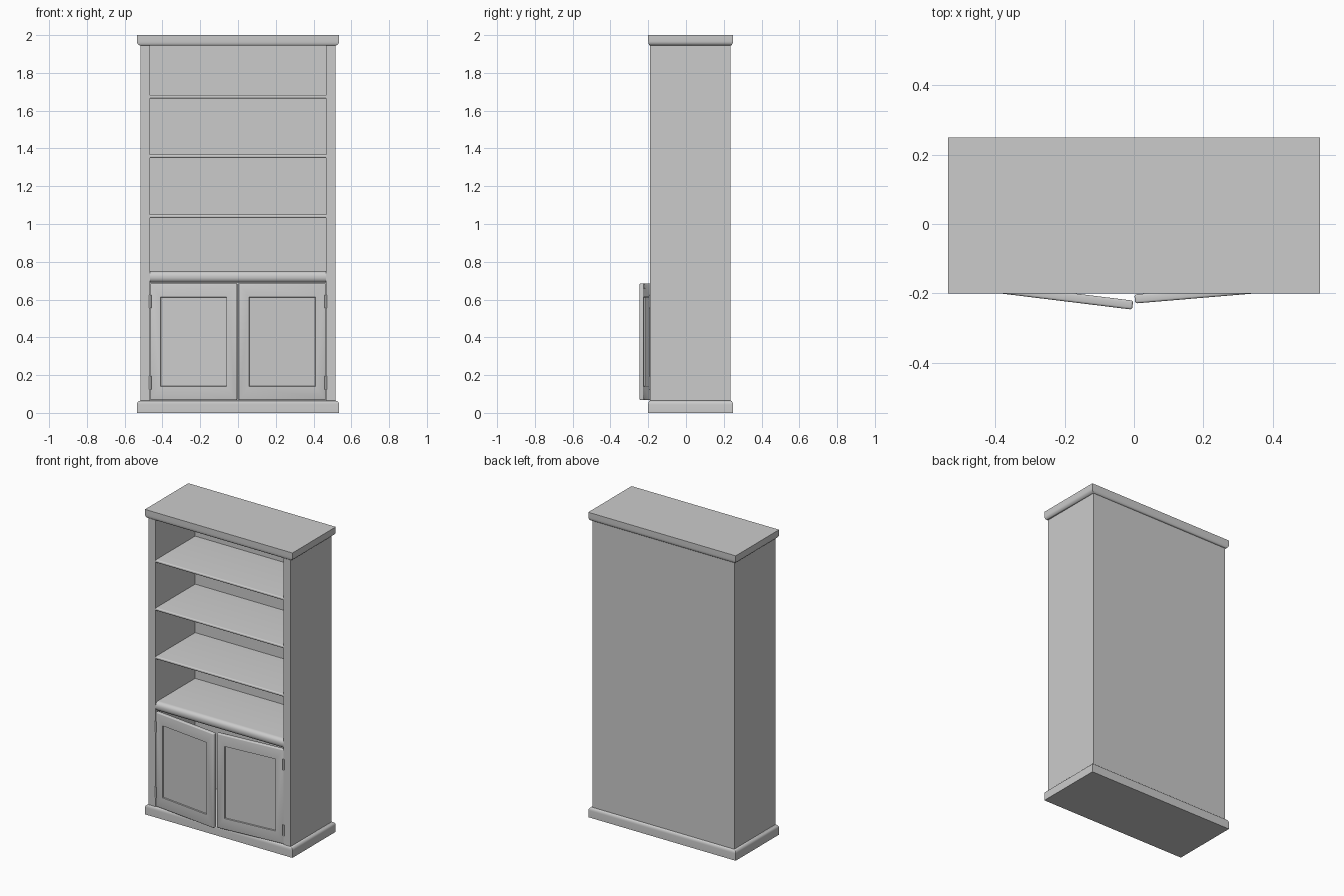
import bpy, bmesh, math
from mathutils import Matrix

if "Cube" in bpy.data.objects:
    bpy.data.objects.remove(bpy.data.objects["Cube"])

grey = bpy.data.materials.new("plain_grey")
grey.diffuse_color = (0.6, 0.6, 0.6, 1)
grey.use_nodes = True
grey.node_tree.nodes["Principled BSDF"].inputs["Base Color"].default_value = grey.diffuse_color

FRONT, BACK = -0.19, 0.235      # carcass depth
INNER, OUTER = 0.465, 0.515     # opening and carcass half widths


def finish(name, bm):
    bmesh.ops.recalc_face_normals(bm, faces=bm.faces)
    me = bpy.data.meshes.new(name)
    bm.to_mesh(me)
    bm.free()
    ob = bpy.data.objects.new(name, me)
    bpy.context.collection.objects.link(ob)
    me.materials.append(grey)
    bpy.ops.object.select_all(action='DESELECT')
    ob.select_set(True)
    bpy.context.view_layer.objects.active = ob
    bpy.ops.object.shade_smooth_by_angle(angle=math.radians(35))
    return ob


def box_mesh(lo, hi):
    bm = bmesh.new()
    bmesh.ops.create_cube(bm, size=1)
    for v in bm.verts:
        v.co = [l + (c + 0.5) * (h - l) for c, l, h in zip(v.co, lo, hi)]
    return bm


def box(name, lo, hi):
    return finish(name, box_mesh(lo, hi))


def shelf(name, z0, z1, radius):
    """Board with a rounded front nose."""
    bm = box_mesh((-INNER, FRONT, z0), (INNER, 0.222, z1))
    nose = [e for e in bm.edges if all(v.co.y < FRONT + 0.001 for v in e.verts)
            and abs(e.verts[0].co.x - e.verts[1].co.x) > 0.1]
    bmesh.ops.bevel(bm, geom=nose, offset=radius, segments=5, profile=0.5, affect='EDGES')
    return finish(name, bm)


def moulding(name, z_flat, z_mid, z_body):
    """Slab whose edge rounds in towards the carcass."""
    levels = [(1, z_flat), (1, z_mid)]
    for i in range(1, 6):
        a = math.pi / 2 * i / 5
        levels.append((math.cos(a), z_mid + (z_body - z_mid) * math.sin(a)))
    bm = bmesh.new()
    rings = []
    for g, z in levels:
        x, y0, y1 = OUTER + 0.02 * g, FRONT - 0.01 * g, BACK + 0.014 * g
        rings.append([bm.verts.new(p) for p in
                      ((-x, y0, z), (x, y0, z), (x, y1, z), (-x, y1, z))])
    for a, b in zip(rings, rings[1:]):
        for i in range(4):
            j = (i + 1) % 4
            bm.faces.new((a[i], a[j], b[j], b[i]))
    bm.faces.new(rings[0])
    bm.faces.new(rings[-1])
    return finish(name, bm)


def door(name, side, degrees):
    """Framed door with a sunk panel, swung open about its outer edge."""
    width, thick, z0, z1 = 0.463, 0.026, 0.067, 0.686
    bm = box_mesh((0, 0, z0), (width, thick, z1))
    bmesh.ops.bevel(bm, geom=bm.edges[:], offset=0.006, segments=3, profile=0.5, affect='EDGES')
    bm.normal_update()
    for ny in (-1, 1):
        face = max((f for f in bm.faces if f.normal.y * ny > 0.9), key=lambda f: f.calc_area())
        bmesh.ops.inset_region(bm, faces=[face], thickness=0.07)
        for v in face.verts:            # taller top and bottom rails
            v.co.z += 0.018 if v.co.z < 0.37 else -0.018
        bmesh.ops.inset_region(bm, faces=[face], thickness=0.002, depth=-0.008)
    swing = Matrix.Rotation(math.radians(-degrees), 4, 'Z')
    place = Matrix.Translation((-INNER, FRONT, 0))
    mirror = Matrix.Scale(side, 4, (1, 0, 0))
    bm.transform(mirror @ place @ swing)
    return finish(name, bm)


# Plinth and cornice
moulding("base_plinth", 0.0, 0.045, 0.065)
moulding("top_cornice", 2.0, 1.968, 1.945)

# Carcass
for s, label in ((-1, "left"), (1, "right")):
    xs = sorted((s * INNER, s * OUTER))
    box(label + "_side", (xs[0], FRONT, 0.064), (xs[1], BACK, 1.946))
box("back_panel", (-INNER, 0.22, 0.064), (INNER, BACK, 1.946))

# Shelves and counter
for i, top in enumerate((1.05, 1.368, 1.683)):
    shelf(f"shelf_{i + 1}", top - 0.018, top, 0.007)
shelf("counter", 0.69, 0.75, 0.026)

# Doors standing slightly ajar
door("left_door", 1, 7.0)
door("right_door", -1, 4.8)

# Hinge barrels
for s, label in ((-1, "left"), (1, "right")):
    for z, level in ((0.16, "lower"), (0.59, "upper")):
        bm = bmesh.new()
        bmesh.ops.create_cone(bm, cap_ends=True, segments=12, radius1=0.006, radius2=0.006,
                              depth=0.07, matrix=Matrix.Translation((s * INNER, FRONT, z)))
        finish(f"{label}_{level}_hinge", bm)
